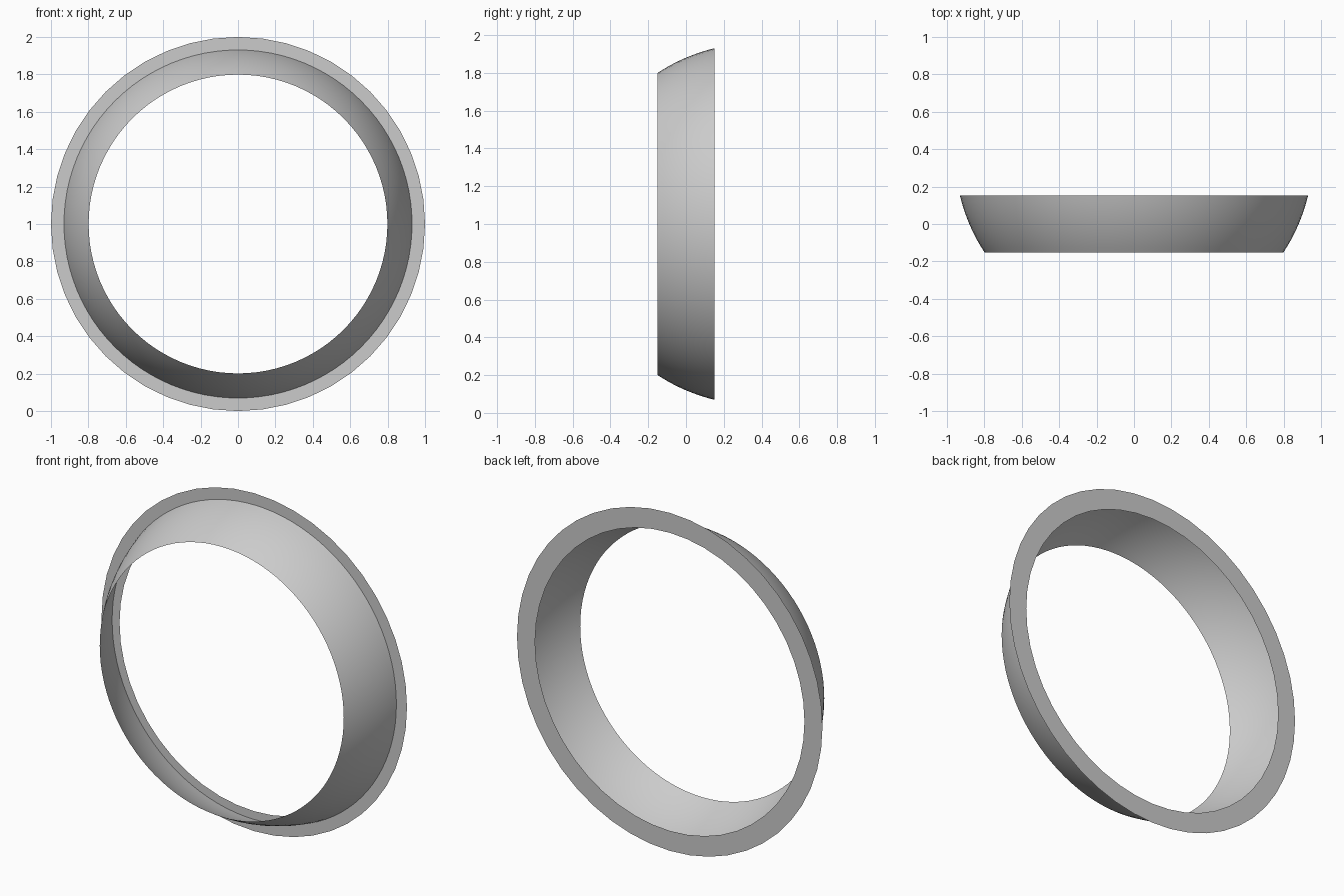
import bpy, bmesh
from math import sin, cos, pi, sqrt

if "Cube" in bpy.data.objects:
    bpy.data.objects.remove(bpy.data.objects["Cube"])

HALF = 0.152   # half depth of the ring along y


def revolve(name, profile, segments):
    """Turn a list of (radius, y) points around the y axis at z = 1."""
    bm = bmesh.new()
    rings = []
    for r, y in profile:
        rings.append([bm.verts.new((r * cos(2 * pi * i / segments), y,
                                    1 + r * sin(2 * pi * i / segments)))
                      for i in range(segments)])
    for a, b in zip(rings, rings[1:]):
        for i in range(segments):
            j = (i + 1) % segments
            f = bm.faces.new((a[i], b[i], b[j], a[j]))
            f.smooth = True
    bm.normal_update()
    # outer sheet surfaces face outwards / towards the front
    f = next(iter(bm.faces))
    c = f.calc_center_median()
    side = f.normal.x * c.x + f.normal.z * (c.z - 1)
    if side - f.normal.y < 0:
        bmesh.ops.reverse_faces(bm, faces=bm.faces[:])
    mesh = bpy.data.meshes.new(name)
    bm.to_mesh(mesh)
    bm.free()
    ob = bpy.data.objects.new(name, mesh)
    bpy.context.collection.objects.link(ob)
    return ob


# Curved wall: a band of a sphere, narrow at the front and wide at the back
centre, radius, steps = 0.375, 0.957, 10
wall = []
for k in range(steps + 1):
    y = -HALF + 2 * HALF * k / steps
    wall.append((sqrt(radius ** 2 - (y - centre) ** 2), y))
revolve("curved_wall", wall, 96)

# Flat rim at the back, overlapping the wall edge on both sides
revolve("flat_rim", [(0.882, HALF), (1.0, HALF)], 48)
